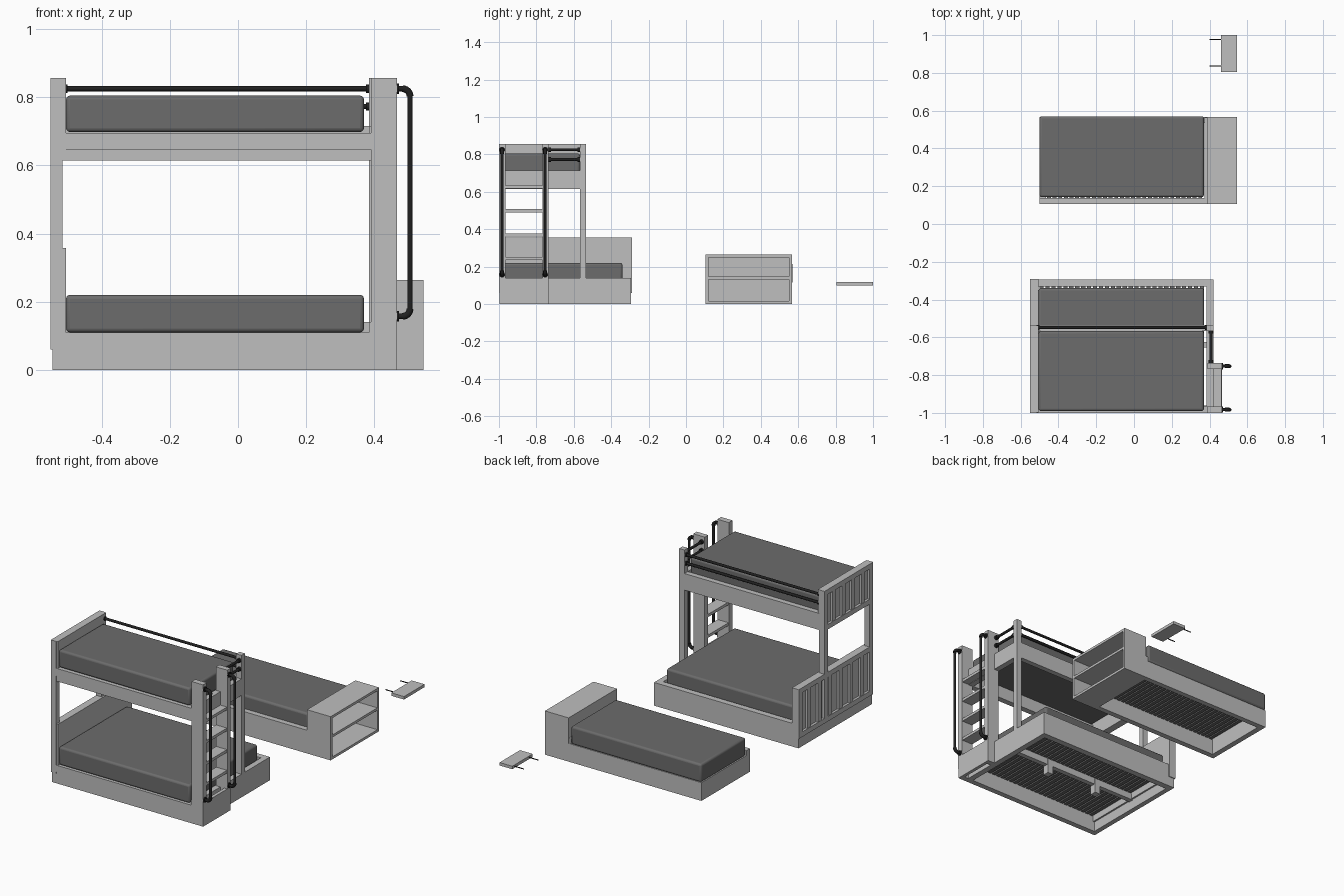
import bpy
from math import sin, cos, pi

if "Cube" in bpy.data.objects:
    bpy.data.objects.remove(bpy.data.objects["Cube"], do_unlink=True)


def material(name, value):
    m = bpy.data.materials.new(name)
    m.use_nodes = True
    colour = (value, value, value, 1)
    m.diffuse_color = colour
    m.node_tree.nodes["Principled BSDF"].inputs["Base Color"].default_value = colour
    return m


FRAME = material("light grey frame", 0.52)
CLOTH = material("dark grey mattress", 0.15)
METAL = material("black pipe", 0.015)


def box(name, x, y, z, mat=FRAME):
    """Box from its (min, max) range on each axis."""
    bpy.ops.mesh.primitive_cube_add(size=1)
    o = bpy.context.object
    o.name = name
    for v in o.data.vertices:
        for i, (lo, hi) in enumerate((x, y, z)):
            v.co[i] = hi if v.co[i] > 0 else lo
    o.data.materials.append(mat)
    return o


def mattress(name, x, y, z):
    o = box(name, x, y, z, CLOTH)
    bev = o.modifiers.new("rounded edges", "BEVEL")
    bev.width, bev.segments = 0.012, 3
    bpy.ops.object.shade_smooth_by_angle()


def pipe(name, points, radius=0.008):
    curve = bpy.data.curves.new(name, "CURVE")
    curve.dimensions = "3D"
    curve.bevel_depth, curve.bevel_resolution = radius, 3
    curve.use_fill_caps = True
    s = curve.splines.new("POLY")
    s.points.add(len(points) - 1)
    for p, co in zip(s.points, points):
        p.co = (*co, 1)
    curve.materials.append(METAL)
    o = bpy.data.objects.new(name, curve)
    bpy.context.collection.objects.link(o)


def rail_pipe(name, a, b):
    """Straight pipe with a collar at each end."""
    pipe(name, [a, b])
    for end, other in ((a, b), (b, a)):
        d = [q - p for p, q in zip(end, other)]
        n = sum(c * c for c in d) ** 0.5
        pipe(name + "_collar", [end, [p + c / n * 0.014 for p, c in zip(end, d)]], 0.013)


def slats(name, x, y, z, count):
    step = (x[1] - x[0]) / count
    for i in range(count):
        lo = x[0] + i * step
        box(name, (lo, lo + step * 0.7), y, z, CLOTH)


def headboard(name, y, z, battens):
    """Solid inner panel with a raised outer frame and upright battens."""
    box(name + "_panel", (-0.535, -0.505), y, z)
    for lo in (z[0], z[1] - 0.03):
        box(name + "_crossbar", (-0.55, -0.53), y, (lo, lo + 0.03))
    gap = (y[1] - y[0]) / (battens + 1)
    for i in range(1, battens + 1):
        c = y[0] + i * gap
        box(name + "_batten", (-0.548, -0.53), (c - 0.016, c + 0.016), z)


FRONT, MID, BACK = (-1.0, -0.965), (-0.768, -0.735), (-0.567, -0.535)
TOP = 0.857

# Bunk posts
for y in (FRONT, BACK):
    box("head_post", (-0.55, -0.515), y, (0.06, TOP))
for y in (FRONT, MID):
    box("ladder_post", (0.39, 0.466), y, (0.06, TOP))
box("back_post", (0.385, 0.42), BACK, (0.13, TOP))

# Headboards
headboard("upper_headboard", (-0.998, -0.537), (0.615, TOP), 4)
headboard("lower_headboard", (-0.998, -0.29), (0.06, 0.357), 6)
box("headboard_end_post", (-0.55, -0.505), (-0.325, -0.29), (0.06, 0.357))

# Lower bunk base
box("front_plinth", (-0.545, 0.466), (-0.998, -0.965), (0, 0.07))
box("front_rail", (-0.515, 0.39), FRONT, (0.07, 0.11))
box("back_rail", (-0.545, 0.42), (-0.332, -0.295), (0, 0.14))
box("head_plinth", (-0.545, -0.515), (-0.998, -0.295), (0, 0.07))
box("foot_rail", (0.385, 0.42), (-0.998, -0.295), (0, 0.14))
box("ladder_base_side", (0.446, 0.466), (-0.998, -0.735), (0, 0.14))
box("ladder_base_back", (0.41, 0.466), MID, (0, 0.14))
box("ladder_base_front", (0.385, 0.466), FRONT, (0.06, 0.14))
box("centre_beam", (-0.515, 0.39), (-0.655, -0.625), (0.055, 0.095))
for x in (-0.25, 0.1):
    box("centre_leg", (x - 0.018, x + 0.018), (-0.66, -0.62), (0, 0.09))
slats("lower_slat", (-0.5, 0.38), (-0.965, -0.332), (0.095, 0.108), 28)
mattress("lower_mattress", (-0.505, 0.37), (-0.99, -0.34), (0.11, 0.22))

# Upper bunk
box("upper_front_rail", (-0.515, 0.39), FRONT, (0.647, 0.695))
box("upper_front_ledge", (-0.515, 0.39), (-0.995, -0.96), (0.615, 0.65))
box("upper_back_rail", (-0.515, 0.39), BACK, (0.615, 0.715))
box("upper_foot_rail", (0.385, 0.42), (-0.966, -0.565), (0.615, 0.715))
mattress("upper_mattress", (-0.505, 0.37), (-0.99, -0.567), (0.698, 0.805))

# Ladder treads
for z in (0.235, 0.36, 0.49, 0.617):
    box("ladder_tread", (0.392, 0.464), (-0.966, -0.767), (z, z + 0.017))

# Guard pipes
for z in (0.773, 0.825):
    rail_pipe("back_guard", (-0.515, -0.548, z), (0.39, -0.548, z))
    rail_pipe("foot_guard", (0.408, -0.735, z), (0.408, -0.567, z))

# Ladder grab handles with rounded elbows
R = 0.022
for y in (-0.983, -0.753):
    arc = [(sin(i * pi / 12) * R, cos(i * pi / 12) * R) for i in range(7)]
    top = [(0.505 - R + a, y, 0.825 - R + b) for a, b in arc]
    low = [(0.505 - R + a, y, 0.157 + R - b) for a, b in reversed(arc)]
    pipe("grab_handle", [(0.466, y, 0.825)] + top + low + [(0.466, y, 0.157)])
    for z in (0.825, 0.157):
        pipe("handle_flange", [(0.464, y, z), (0.472, y, z)], 0.016)
    pipe("handle_elbow", top, 0.0105)
    pipe("handle_elbow", low, 0.0105)

# Single bed
box("single_inner_rail", (-0.5, 0.39), (0.105, 0.138), (0, 0.14))
box("single_outer_rail", (-0.5, 0.39), (0.535, 0.567), (0, 0.11))
box("single_foot_rail", (-0.5, -0.467), (0.107, 0.565), (0, 0.11))
box("single_head_rail", (0.372, 0.39), (0.107, 0.565), (0, 0.14))
slats("single_slat", (-0.46, 0.37), (0.138, 0.535), (0.095, 0.108), 28)
mattress("single_mattress", (-0.5, 0.37), (0.142, 0.57), (0.11, 0.22))

# Bookcase headboard, open on its outer side
CASE = (0.387, 0.545)
for y in ((0.105, 0.121), (0.551, 0.567)):
    box("bookcase_side", CASE, y, (0, 0.264))
for z in (0, 0.132, 0.249):
    box("bookcase_shelf", CASE, (0.12, 0.552), (z, z + 0.015))
box("bookcase_back", (0.387, 0.4), (0.12, 0.552), (0, 0.264))

# Loose shelf with two mounting rods
box("loose_shelf", (0.46, 0.545), (0.805, 1.0), (0.1, 0.118))
for y in (0.837, 0.977):
    pipe("shelf_rod", [(0.4, y, 0.109), (0.47, y, 0.109)], 0.003)
